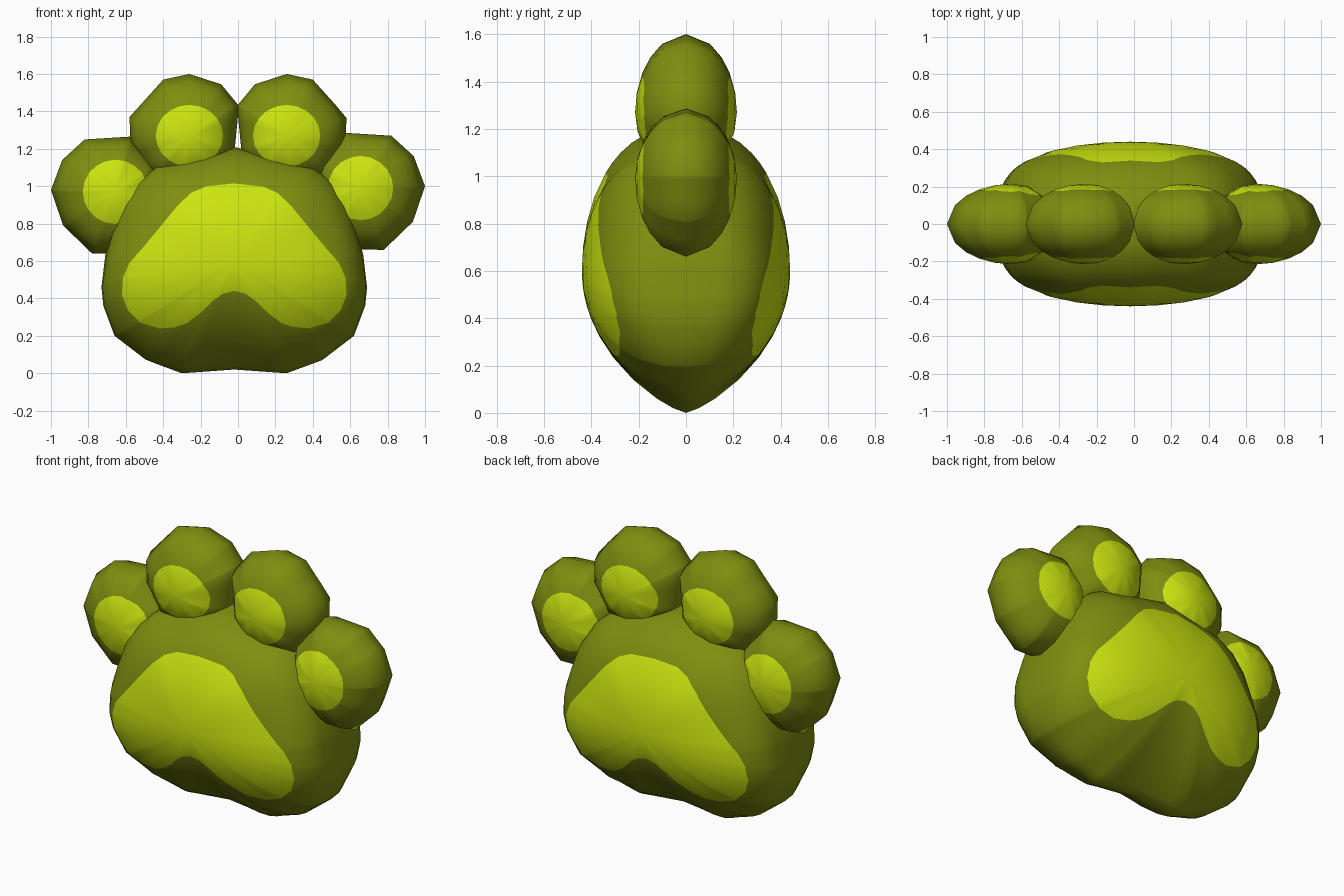
import bpy, bmesh, math

if "Cube" in bpy.data.objects:
    bpy.data.objects.remove(bpy.data.objects["Cube"])


def material(name, rgb):
    m = bpy.data.materials.new(name)
    m.diffuse_color = (*rgb, 1)
    m.use_nodes = True
    m.node_tree.nodes["Principled BSDF"].inputs["Base Color"].default_value = m.diffuse_color
    return m


OLIVE = material("olive_fur", (0.21, 0.27, 0.005))
LIME = material("lime_pad", (0.60, 0.78, 0.005))


def mirrored(half, dx=0.0):
    """Full closed outline from a right half listed bottom to top."""
    left = [(-x, z) for x, z in reversed(half) if x > 0.001]
    return [(x + dx, z) for x, z in half + left]


def reach(poly, c, a):
    """Distance from c to the outline in direction a."""
    dx, dz = math.cos(a), math.sin(a)
    best = 0
    for (x1, z1), (x2, z2) in zip(poly, poly[1:] + poly[:1]):
        ex, ez = x2 - x1, z2 - z1
        den = dx * ez - dz * ex
        if abs(den) < 1e-9:
            continue
        px, pz = x1 - c[0], z1 - c[1]
        r = (px * ez - pz * ex) / den
        s = (px * dz - pz * dx) / den
        if r > 0 and -1e-6 <= s <= 1 + 1e-6:
            best = max(best, r)
    return best


def lens(name, c, outline, pad, depth, inner, outer, power):
    """Two-sided rounded cushion; the pad outline is one of its rings."""
    angles = []
    for a in sorted(math.atan2(z - c[1], x - c[0]) % math.tau for x, z in outline + pad):
        if not angles or a - angles[-1] > 0.02:
            angles.append(a)
    bm = bmesh.new()
    for side in (-1, 1):
        rings = []
        for k, f in enumerate(inner + outer):
            ring = []
            for a in angles:
                edge, pr = reach(outline, c, a), reach(pad, c, a)
                r = pr * f if k < len(inner) else pr + (edge - pr) * f
                t = min(r / edge, 1)
                y = depth * max(0, 1 - t * t) ** power(math.sin(a)) if f < 1 or k < len(inner) else 0
                ring.append(bm.verts.new((c[0] + r * math.cos(a), side * y, c[1] + r * math.sin(a))))
            rings.append(ring)
        mid = bm.verts.new((c[0], side * depth, c[1]))
        n = len(angles)
        for i in range(n):
            j = (i + 1) % n
            bm.faces.new((mid, rings[0][i], rings[0][j])).material_index = 1
            for k in range(len(rings) - 1):
                face = bm.faces.new((rings[k][i], rings[k + 1][i], rings[k + 1][j], rings[k][j]))
                face.material_index = 1 if k < len(inner) - 1 else 0
    bmesh.ops.remove_doubles(bm, verts=bm.verts, dist=1e-4)
    bmesh.ops.recalc_face_normals(bm, faces=bm.faces)
    for f in bm.faces:
        f.smooth = True
    me = bpy.data.meshes.new(name)
    bm.to_mesh(me)
    bm.free()
    me.materials.append(OLIVE)
    me.materials.append(LIME)
    bpy.context.collection.objects.link(bpy.data.objects.new(name, me))


# Main palm: sharp keel at the bottom, blunt at the sides and top
palm_half = [(0, 0.02), (0.28, 0), (0.47, 0.07), (0.64, 0.2), (0.70, 0.36), (0.71, 0.46),
             (0.69, 0.63), (0.66, 0.75), (0.61, 0.91), (0.53, 1.03), (0.42, 1.11),
             (0.22, 1.16), (0, 1.21)]
pad_half = [(0, 0.44), (0.06, 0.425), (0.11, 0.39), (0.17, 0.33), (0.25, 0.27), (0.32, 0.245),
            (0.40, 0.24), (0.50, 0.27), (0.57, 0.34), (0.60, 0.42), (0.595, 0.51), (0.56, 0.59),
            (0.49, 0.67), (0.39, 0.79), (0.30, 0.90), (0.23, 0.965), (0.15, 1.0), (0, 1.015)]
lens("palm", (-0.02, 0.6), mirrored(palm_half, -0.02), mirrored(pad_half, -0.02), 0.44,
     [0.25, 0.5, 0.75, 1], [0.2, 0.42, 0.65, 0.85, 0.95, 1],
     lambda s: 0.26 + (0.16 * s if s > 0 else 0.62 * s * s))

# Toes: one inner and one outer outline, mirrored to the left
inner_toe = [(0.26, 1.6), (0.40, 1.57), (0.58, 1.37), (0.575, 1.22), (0.47, 1.05), (0.29, 1.0),
             (0.12, 1.05), (0.02, 1.17), (-0.005, 1.43), (0.09, 1.545)]
outer_toe = [(1.0, 1.0), (0.935, 0.81), (0.78, 0.66), (0.66, 0.66), (0.5, 0.72), (0.4, 0.9),
             (0.43, 1.12), (0.58, 1.285), (0.82, 1.27), (0.94, 1.16)]


def toe(name, shape, c, rx, rz, sx, dz):
    c = (sx * c[0], c[1] + dz)
    pad = [(c[0] + rx * math.cos(i * math.tau / 20), c[1] + rz * math.sin(i * math.tau / 20))
           for i in range(20)]
    lens(name, c, [(sx * x, z + dz) for x, z in shape], pad, 0.215,
         [0.5, 1], [0.4, 0.75, 1], lambda s: 0.52)


for side, sx, dz in (("right", 1, 0.0), ("left", -1, -0.02)):
    toe(side + "_inner_toe", inner_toe, (0.26, 1.27), 0.18, 0.165, sx, 0)
    toe(side + "_outer_toe", outer_toe, (0.655, 0.99), 0.175, 0.172, sx, dz)
